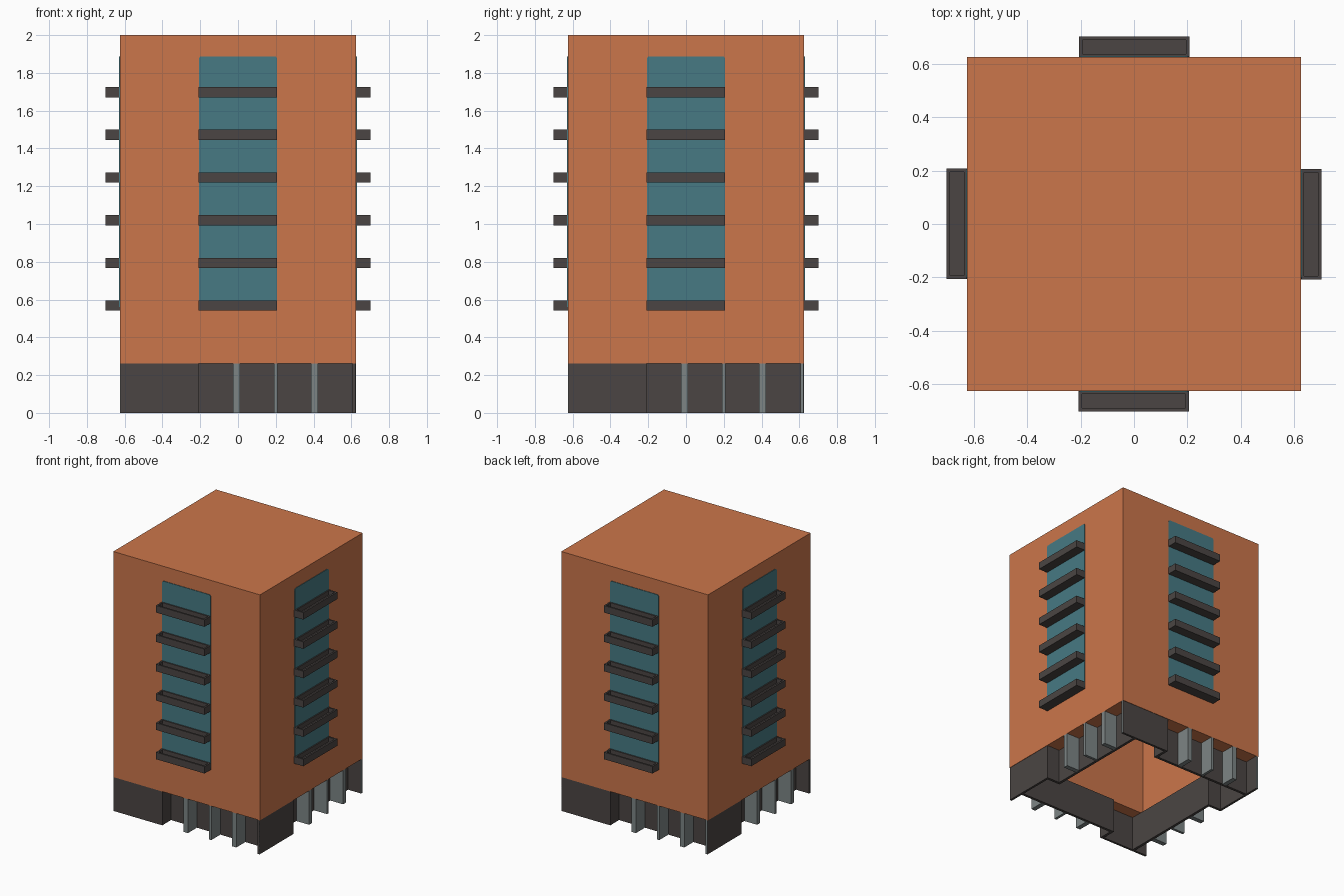
import bpy, bmesh
from math import pi
from mathutils import Matrix, Vector

cube = bpy.data.objects.get("Cube")
if cube:
    bpy.data.objects.remove(cube, do_unlink=True)


def material(name, rgb):
    m = bpy.data.materials.new(name)
    m.use_nodes = True
    m.diffuse_color = (*rgb, 1)
    for n in m.node_tree.nodes:
        if n.type == 'BSDF_PRINCIPLED':
            n.inputs["Base Color"].default_value = (*rgb, 1)
    return m


TERRACOTTA = material("terracotta", (0.60, 0.18, 0.07))
GLASS = material("teal_glass", (0.063, 0.195, 0.23))
CHARCOAL = material("charcoal", (0.07, 0.06, 0.057))
STEEL = material("light_steel", (0.205, 0.235, 0.235))

HALF = 0.625      # half width of the tower
BASE = 0.262      # height of the ground floor
RECESS = 0.11     # depth of the set-back shop front
SHEET = 0.02      # thickness of ground floor walls
BAY_LEFT = -0.21  # where the set-back begins


def finish(bm, name, mat, side=0):
    """Turn a bmesh into an object, turned to one of the four sides."""
    bmesh.ops.transform(bm, matrix=Matrix.Rotation(side * pi / 2, 4, 'Z'), verts=bm.verts)
    mesh = bpy.data.meshes.new(name)
    bm.to_mesh(mesh)
    bm.free()
    mesh.materials.append(mat)
    ob = bpy.data.objects.new(name, mesh)
    bpy.context.collection.objects.link(ob)
    return ob


def box(bm, x, y, z):
    """Add a box from three (low, high) ranges and return its faces."""
    lo, hi = Vector((x[0], y[0], z[0])), Vector((x[1], y[1], z[1]))
    mat = Matrix.Translation((lo + hi) / 2) @ Matrix.Diagonal((*(hi - lo), 1))
    verts = bmesh.ops.create_cube(bm, size=1, matrix=mat)["verts"]
    return list({f for v in verts for f in v.link_faces})


def hollow(bm, faces, direction, rim, depth):
    """Inset the face pointing up or down and push it into the box."""
    face = max(faces, key=lambda f: f.normal.z * direction)
    bmesh.ops.inset_region(bm, faces=[face], thickness=rim, use_even_offset=True)
    inner = bmesh.ops.extrude_discrete_faces(bm, faces=[face])["faces"][0]
    bmesh.ops.translate(bm, verts=inner.verts, vec=(0, 0, -direction * depth))


# Tower shell, open underneath
bm = bmesh.new()
faces = box(bm, (-HALF, HALF), (-HALF, HALF), (BASE, 2))
bm.normal_update()
hollow(bm, faces, -1, RECESS, 1.62)
finish(bm, "tower_shell", TERRACOTTA)

front = -HALF
back = front + RECESS
for side, label in enumerate(("front", "left", "back", "right")):
    # Tall window strip with slightly rounded top corners
    bm = bmesh.new()
    box(bm, (-0.207, 0.207), (front - 0.004, front + 0.002), (0.56, 1.888))
    corners = [e for e in bm.edges
               if all(v.co.z > 1.8 for v in e.verts)
               and abs(e.verts[0].co.x - e.verts[1].co.x) < 0.001]
    bmesh.ops.bevel(bm, geom=corners, offset=0.015, segments=3, profile=0.5, affect='EDGES')
    finish(bm, label + "_window_strip", GLASS, side)

    # Six shallow trough balconies
    bm = bmesh.new()
    for i in range(6):
        z = 0.541 + i * 0.226
        faces = box(bm, (-0.208, 0.206), (front - 0.077, front), (z, z + 0.054))
        bm.normal_update()
        hollow(bm, faces, 1, 0.013, 0.035)
    finish(bm, label + "_balconies", CHARCOAL, side)

    # Ground floor wall: flush part, step and set-back part
    bm = bmesh.new()
    box(bm, (-HALF, BAY_LEFT), (front + 0.003, front + SHEET), (0, BASE))
    box(bm, (BAY_LEFT - SHEET, BAY_LEFT), (front + SHEET, back), (0, BASE))
    box(bm, (BAY_LEFT - SHEET, HALF - SHEET), (back, back + SHEET), (0, BASE))
    finish(bm, label + "_ground_wall", CHARCOAL, side)

    # Upright fins between the shop front bays, and the corner strip
    bm = bmesh.new()
    for x, half_width in ((-0.008, 0.018), (0.2, 0.01), (0.405, 0.018)):
        box(bm, (x - half_width, x + half_width), (front, back), (0, BASE))
    box(bm, (HALF - SHEET, HALF - 0.003), (front, front + 0.003), (0, BASE))
    finish(bm, label + "_fins", STEEL, side)
